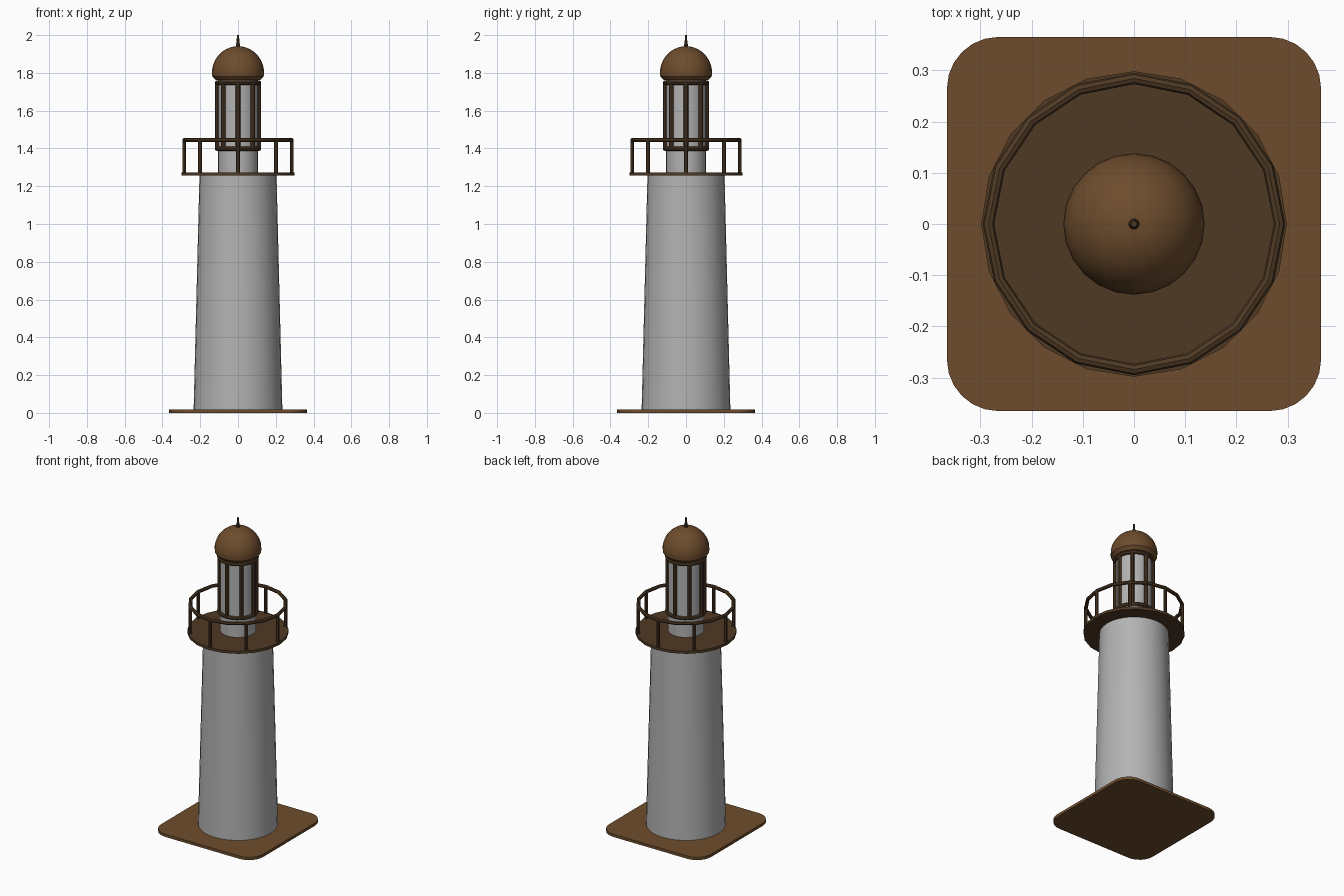
import bpy, math
from math import pi, cos, sin

if "Cube" in bpy.data.objects:
    bpy.data.objects.remove(bpy.data.objects["Cube"])


def material(name, color):
    m = bpy.data.materials.new(name)
    m.diffuse_color = (*color, 1)
    m.use_nodes = True
    m.node_tree.nodes["Principled BSDF"].inputs["Base Color"].default_value = m.diffuse_color
    return m


wood = material("warm_brown", (0.155, 0.073, 0.026))
iron = material("dark_brown", (0.080, 0.042, 0.018))
stone = material("mid_grey", (0.45, 0.45, 0.45))


def finish(name, mat, smooth=True):
    ob = bpy.context.object
    ob.name = name
    ob.data.materials.append(mat)
    if smooth:
        bpy.ops.object.shade_smooth_by_angle(angle=math.radians(35))
    return ob


def cone(name, r1, r2, z0, z1, sides, mat, x=0, y=0):
    bpy.ops.mesh.primitive_cone_add(vertices=sides, radius1=r1, radius2=r2, depth=z1 - z0,
                                    location=(x, y, (z0 + z1) / 2))
    return finish(name, mat)


def ring(name, radius, thick, z, sides, mat):
    bpy.ops.mesh.primitive_torus_add(major_radius=radius, minor_radius=thick, major_segments=sides,
                                     minor_segments=8, location=(0, 0, z))
    return finish(name, mat)


def lathe(name, profile, sides, mat):
    # Profile runs bottom to top; both ends are capped
    verts = [(r * cos(2 * pi * i / sides), r * sin(2 * pi * i / sides), z)
             for r, z in profile for i in range(sides)]
    faces = [(k * sides + i, k * sides + (i + 1) % sides,
              (k + 1) * sides + (i + 1) % sides, (k + 1) * sides + i)
             for k in range(len(profile) - 1) for i in range(sides)]
    faces.append(tuple(reversed(range(sides))))
    faces.append(tuple(range((len(profile) - 1) * sides, len(profile) * sides)))
    me = bpy.data.meshes.new(name)
    me.from_pydata(verts, [], faces)
    ob = bpy.data.objects.new(name, me)
    bpy.context.collection.objects.link(ob)
    bpy.ops.object.select_all(action='DESELECT')
    ob.select_set(True)
    bpy.context.view_layer.objects.active = ob
    return finish(name, mat)


# Rounded square base plate
half, rad = 0.365, 0.10
outline = []
for q in range(4):
    cx = (half - rad) * (1 if q in (0, 3) else -1)
    cy = (half - rad) * (1 if q < 2 else -1)
    for s in range(7):
        a = q * pi / 2 + s * pi / 12
        outline.append((cx + rad * cos(a), cy + rad * sin(a)))
n = len(outline)
plate = bpy.data.meshes.new("base_plate")
plate.from_pydata([(x, y, z) for z in (0, 0.018) for x, y in outline], [],
                  [tuple(reversed(range(n))), tuple(range(n, 2 * n))]
                  + [(i, (i + 1) % n, n + (i + 1) % n, n + i) for i in range(n)])
plate.materials.append(wood)
bpy.context.collection.objects.link(bpy.data.objects.new("base_plate", plate))

# Tapered tower and gallery deck
cone("tower", 0.235, 0.204, 0.015, 1.260, 32, stone)
cone("gallery_deck", 0.298, 0.298, 1.256, 1.273, 20, iron)

# Gallery railing
ring("gallery_rail", 0.284, 0.011, 1.445, 16, iron)
for i in range(8):
    a = i * pi / 4
    cone(f"rail_post_{i + 1}", 0.010, 0.010, 1.265, 1.445, 8, iron, 0.284 * cos(a), 0.284 * sin(a))

# Lantern room: glass core, rings and bars
cone("lantern_glass", 0.106, 0.106, 1.265, 1.775, 24, stone)
ring("lantern_lower_ring", 0.111, 0.012, 1.399, 24, iron)
ring("lantern_upper_ring", 0.111, 0.012, 1.749, 24, iron)
for i in range(8):
    a = i * pi / 4
    cone(f"lantern_bar_{i + 1}", 0.012, 0.012, 1.40, 1.75, 8, iron, 0.111 * cos(a), 0.111 * sin(a))

# Dome roof with a flared underside
dome = [(0.118, 1.762), (0.136, 1.782)]
dome += [(0.138 * cos(t * pi / 20), 1.80 + 0.141 * sin(t * pi / 20)) for t in range(10)]
dome.append((0.003, 1.941))
lathe("dome_roof", dome, 24, wood)

# Finial spike
lathe("finial", [(0.011, 1.93), (0.010, 1.95), (0.007, 1.97), (0.006, 2.0)], 10, iron)
